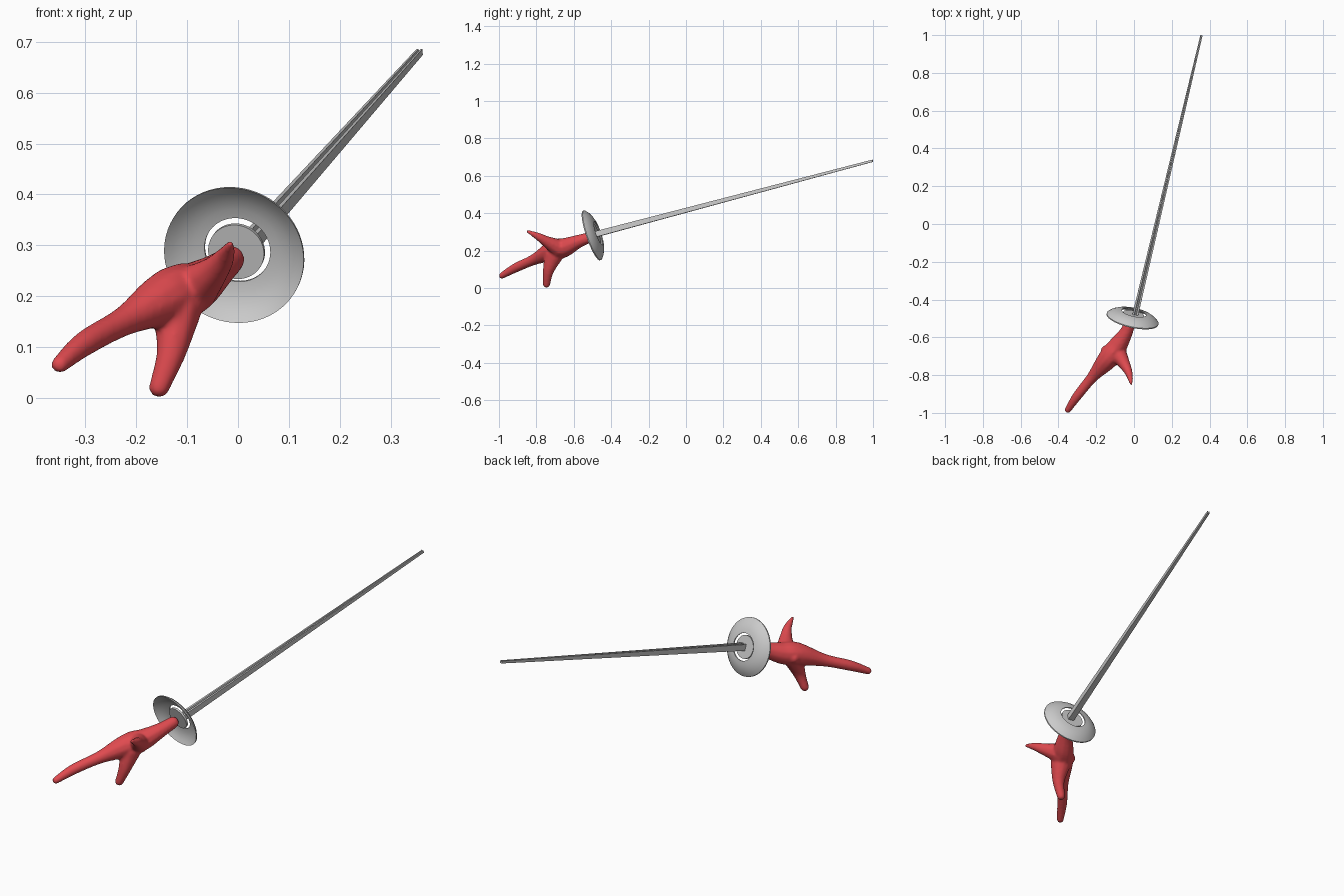
import bpy, bmesh, math
from mathutils import Vector, Matrix

if "Cube" in bpy.data.objects:
    bpy.data.objects.remove(bpy.data.objects["Cube"])


def finish(bm, name, angle=30):
    me = bpy.data.meshes.new(name)
    bm.to_mesh(me)
    bm.free()
    ob = bpy.data.objects.new(name, me)
    bpy.context.collection.objects.link(ob)
    bpy.ops.object.select_all(action='DESELECT')
    ob.select_set(True)
    bpy.context.view_layer.objects.active = ob
    if angle:
        bpy.ops.object.shade_smooth_by_angle(angle=math.radians(angle))
    return ob


def lathe(name, profile, origin, axis, steps=64):
    """Closed (radius, height) profile turned around an axis."""
    bm = bmesh.new()
    rings = []
    for r, h in profile:
        rings.append([bm.verts.new((r * math.cos(a), r * math.sin(a), h))
                      for a in (2 * math.pi * i / steps for i in range(steps))])
    for j in range(len(rings)):
        a, b = rings[j], rings[(j + 1) % len(rings)]
        for i in range(steps):
            k = (i + 1) % steps
            bm.faces.new((a[i], a[k], b[k], b[i]))
    bmesh.ops.recalc_face_normals(bm, faces=bm.faces)
    rot = Vector(axis).to_track_quat('Z', 'Y').to_matrix().to_4x4()
    bm.transform(Matrix.Translation(origin) @ rot)
    return finish(bm, name, 40)


AXIS = (0.2, 0.925, 0.32)
CENTRE = (0.0, -0.468, 0.293)

# Dished hand guard with a round opening
dish = [(0.066, 0.0), (0.085, -0.003), (0.105, -0.010), (0.125, -0.021), (0.14, -0.034)]
lathe("guard", dish + [(r, h - 0.006) for r, h in reversed(dish)], CENTRE, AXIS)

# Inner disc set in the opening
bm = bmesh.new()
bmesh.ops.create_cone(bm, cap_ends=True, segments=64, radius1=0.056, radius2=0.056, depth=0.01)
rot = Vector(AXIS).to_track_quat('Z', 'Y').to_matrix().to_4x4()
disc_pos = Vector(CENTRE) - Vector(AXIS).normalized() * 0.014
bm.transform(Matrix.Translation(disc_pos) @ rot)
finish(bm, "guard_disc")

# Tapered square blade with a groove along the top
base, tip = Vector((0.006, -0.484, 0.287)), Vector((0.357, 0.998, 0.68))
d = (tip - base).normalized()
side = d.cross(Vector((0, 0, 1))).normalized()
up = side.cross(d)
section = [(-1, -1), (1, -1), (1, 1), (0.35, 1), (0.2, 0.4), (-0.2, 0.4), (-0.35, 1), (-1, 1)]
bm = bmesh.new()
ends = []
for p, s in ((base, 0.0155), (tip, 0.006)):
    ends.append([bm.verts.new(p + side * u * s + up * v * s) for u, v in section])
n = len(section)
for i in range(n):
    k = (i + 1) % n
    bm.faces.new((ends[0][i], ends[0][k], ends[1][k], ends[1][i]))
for e in ends:
    bm.faces.new(e)
bmesh.ops.recalc_face_normals(bm, faces=bm.faces)
finish(bm, "blade", 0)

# Moulded pistol grip: limbs of blended balls (x, y, z, radius)
limbs = [
    # spine from tail to guard
    [(-0.350, -0.984, 0.066, 0.018), (-0.30, -0.91, 0.108, 0.026), (-0.22, -0.81, 0.153, 0.031),
     (-0.135, -0.71, 0.200, 0.056), (-0.09, -0.65, 0.216, 0.052), (-0.045, -0.58, 0.247, 0.037),
     (-0.015, -0.51, 0.272, 0.029)],
    # lower prong
    [(-0.12, -0.705, 0.18, 0.052), (-0.13, -0.735, 0.095, 0.031), (-0.155, -0.746, 0.021, 0.021)],
    # pointed upper spur
    [(-0.09, -0.68, 0.212, 0.050), (-0.052, -0.74, 0.245, 0.032), (-0.027, -0.79, 0.275, 0.021),
     (-0.015, -0.845, 0.302, 0.009)],
    # side knuckle
    [(-0.10, -0.68, 0.205, 0.05), (-0.15, -0.668, 0.20, 0.026)],
]


def spline(pts, t):
    i = min(int(t), len(pts) - 2)
    f = t - i
    p = [Vector(pts[min(max(j, 0), len(pts) - 1)]) for j in range(i - 1, i + 3)]
    return 0.5 * (2 * p[1] + (p[2] - p[0]) * f + (2 * p[0] - 5 * p[1] + 4 * p[2] - p[3]) * f ** 2
                  + (3 * p[1] - p[0] - 3 * p[2] + p[3]) * f ** 3)


bm = bmesh.new()
STEP = 10
for limb in limbs:
    for i in range((len(limb) - 1) * STEP + 1):
        x, y, z, r = spline(limb, i / STEP)
        bmesh.ops.create_icosphere(bm, subdivisions=2, radius=max(r, 0.007),
                                   matrix=Matrix.Translation((x, y, z)))
grip = finish(bm, "grip", 180)
rm = grip.modifiers.new("blend", 'REMESH')
rm.mode = 'VOXEL'
rm.voxel_size = 0.006
rm.use_smooth_shade = True
sm = grip.modifiers.new("soften", 'SMOOTH')
sm.factor = 0.5
sm.iterations = 8
red = bpy.data.materials.new("red")
red.diffuse_color = (0.75, 0.07, 0.08, 1)
red.use_nodes = True
red.node_tree.nodes["Principled BSDF"].inputs["Base Color"].default_value = red.diffuse_color
grip.data.materials.append(red)
